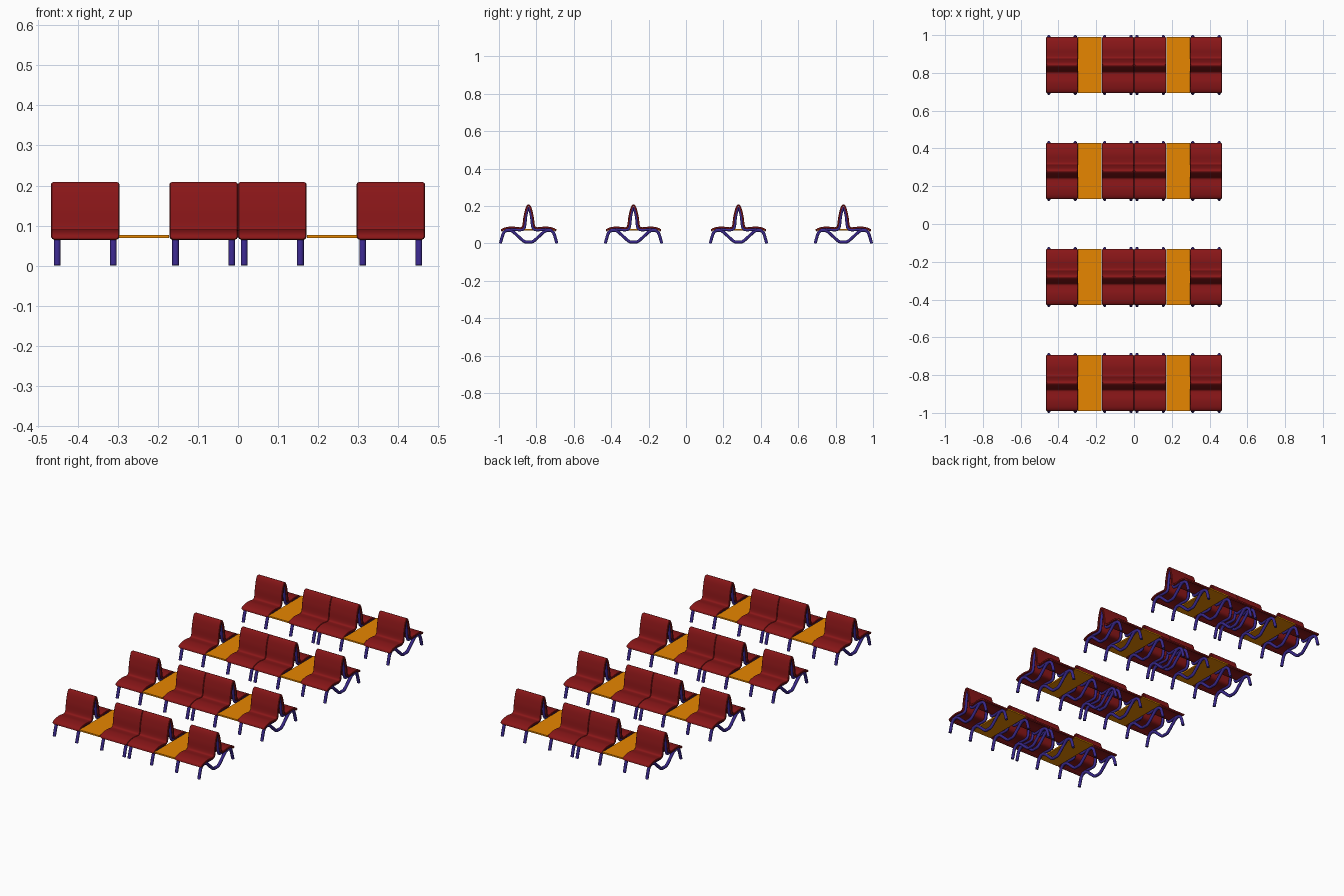
import bpy, bmesh, math
from mathutils import Vector

if "Cube" in bpy.data.objects:
    bpy.data.objects.remove(bpy.data.objects["Cube"])


def material(name, rgb):
    m = bpy.data.materials.new(name)
    m.diffuse_color = (*rgb, 1)
    m.use_nodes = True
    m.node_tree.nodes["Principled BSDF"].inputs["Base Color"].default_value = m.diffuse_color
    return m


RED = material("red upholstery", (0.25, 0.008, 0.009))
BLUE = material("blue tube", (0.04, 0.02, 0.25))
ORANGE = material("orange table", (0.8, 0.24, 0.0))


def smooth_path(pts, steps):
    """Catmull-Rom curve through (y, z) points."""
    p = [Vector(q) for q in pts]
    p = [2 * p[0] - p[1]] + p + [2 * p[-1] - p[-2]]
    out = []
    for i in range(1, len(p) - 2):
        a, b, c, d = p[i - 1:i + 3]
        for k in range(steps):
            t = k / steps
            out.append(0.5 * (2 * b + (c - a) * t + (2 * a - 5 * b + 4 * c - d) * t * t
                              + (3 * b - a - 3 * c + d) * t ** 3))
    return out + [p[-2]]


def sweep(name, path, section, mat, corner=0.0, half=1.0):
    """Sweep an (x, depth) section along a y-z path, rounding the end corners."""
    dist = [0.0]
    for a, b in zip(path, path[1:]):
        dist.append(dist[-1] + (b - a).length)
    bm = bmesh.new()
    rings = []
    for i, p in enumerate(path):
        t = (path[min(i + 1, len(path) - 1)] - path[max(i - 1, 0)]).normalized()
        d = min(dist[i], dist[-1] - dist[i])
        cut = corner - math.sqrt(corner ** 2 - (corner - d) ** 2) if d < corner else 0
        s = 1 - cut / half
        rings.append([bm.verts.new((x * s, p.x + t.y * n, max(0, p.y - t.x * n)))
                      for x, n in section])
    m = len(section)
    for a, b in zip(rings, rings[1:]):
        for j in range(m):
            bm.faces.new((a[j], a[(j + 1) % m], b[(j + 1) % m], b[j]))
    bm.faces.new(rings[0])
    bm.faces.new(rings[-1])
    bmesh.ops.recalc_face_normals(bm, faces=bm.faces)
    for f in bm.faces:
        f.smooth = True
    for e in bm.edges:
        if len(e.link_faces) == 2 and e.calc_face_angle() > math.radians(40):
            e.smooth = False
    return finish(name, bm, mat)


def finish(name, bm, mat):
    me = bpy.data.meshes.new(name)
    bm.to_mesh(me)
    bm.free()
    me.materials.append(mat)
    return me


def place(name, mesh, x, y, turn=0.0):
    ob = bpy.data.objects.new(name, mesh)
    ob.location = (x, y, 0)
    ob.rotation_euler.z = turn
    bpy.context.collection.objects.link(ob)


# seat and back cushion in one curved strip
W = 0.085
seat_path = smooth_path([(-0.148, 0.066), (-0.144, 0.077), (-0.125, 0.086), (-0.09, 0.0905),
                         (-0.055, 0.087), (-0.040, 0.088), (-0.033, 0.10), (-0.028, 0.14),
                         (-0.019, 0.18), (-0.011, 0.20), (-0.005, 0.207), (0, 0.209)], 5)
cushion = sweep("cushion", seat_path,
                [(-W, 0.0095), (-W, 0.002), (-W + 0.002, 0), (W - 0.002, 0),
                 (W, 0.002), (W, 0.0095)], RED, 0.009, W)


def circle(r, sides=10):
    return [(r * math.cos(k * math.tau / sides), r * math.sin(k * math.tau / sides))
            for k in range(sides)]


# tube that carries the seat and runs up inside the back
support_path = smooth_path([(-0.125, 0.071), (-0.09, 0.0745), (-0.045, 0.072), (-0.026, 0.078),
                            (-0.019, 0.10), (-0.015, 0.14), (-0.009, 0.17), (-0.002, 0.195)], 4)
support = sweep("back support", support_path, circle(0.0075), BLUE)

# wavy tube frame: foot, crest, dip to the floor, crest, foot
half_leg = [(-0.151, 0.0), (-0.138, 0.046), (-0.128, 0.063), (-0.112, 0.070),
            (-0.088, 0.066), (-0.06, 0.042), (-0.03, 0.015), (-0.015, 0.008), (0, 0.008)]
leg_path = smooth_path(half_leg + [(-y, z) for y, z in half_leg[-2::-1]], 3)
leg = sweep("leg frame", leg_path, circle(0.0085), BLUE)

# flat table between seats
bm = bmesh.new()
bmesh.ops.create_cube(bm, size=1)
for v in bm.verts:
    v.co = (v.co.x * 0.125, v.co.y * 0.296, 0.073 + v.co.z * 0.008)
table = finish("table", bm, ORANGE)

# four identical rows of back-to-back seating
for row in range(4):
    y = (row - 1.5) * 0.561
    for x in (-0.381, -0.0855, 0.0855, 0.381):
        for turn, side in ((0, "front"), (math.pi, "rear")):
            place(side + "_seat_cushion", cushion, x, y, turn)
            for dx in (-0.07, 0.07):
                place(side + "_back_support", support, x + dx, y, turn)
        for dx in (-0.07, 0.07):
            place("leg_frame", leg, x + dx, y)
    for x in (-0.234, 0.234):
        place("side_table", table, x, y)
